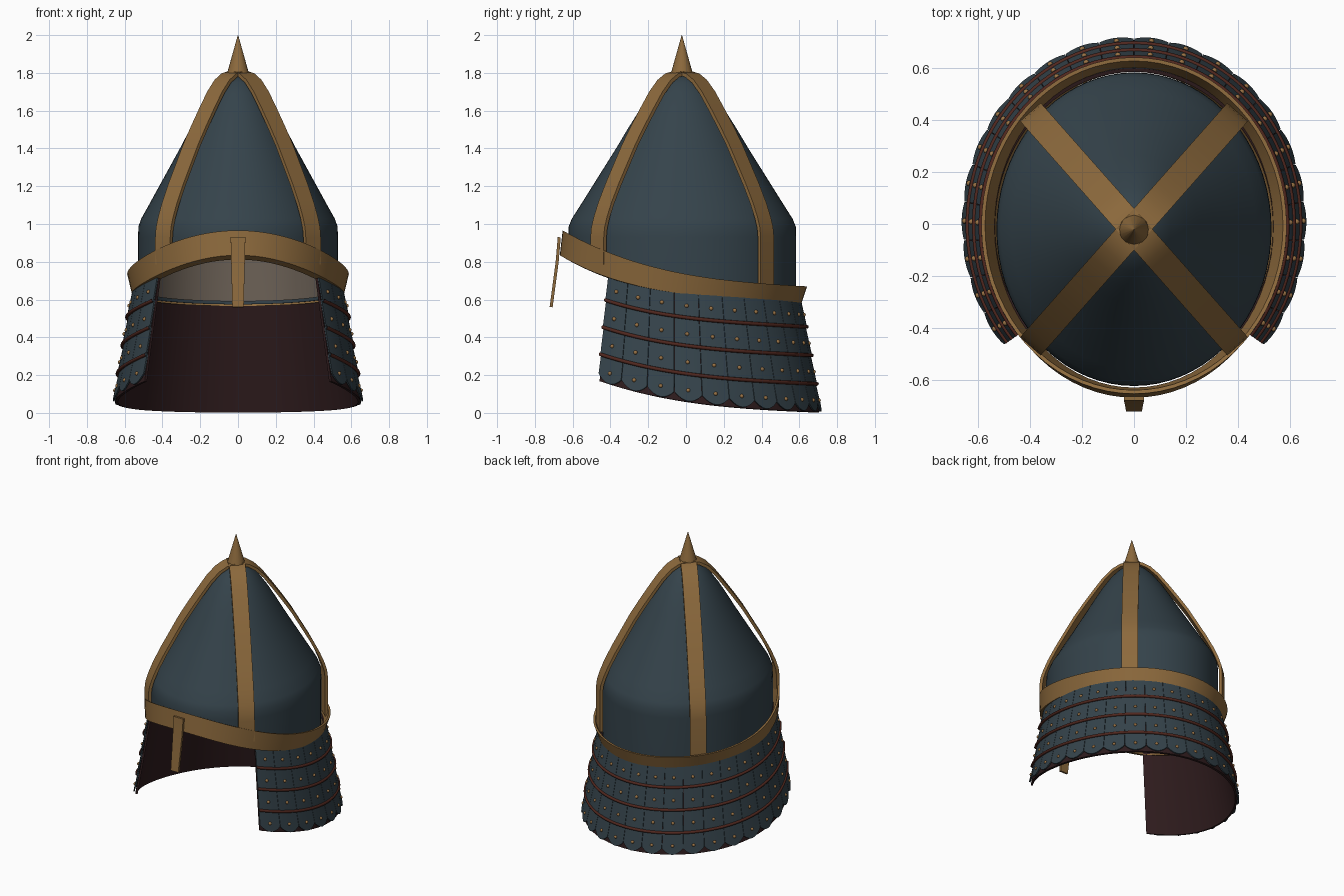
import bpy, bmesh, math
from mathutils import Vector, Matrix

if "Cube" in bpy.data.objects:
    bpy.data.objects.remove(bpy.data.objects["Cube"])


def material(name, rgb):
    m = bpy.data.materials.new(name)
    m.diffuse_color = (*rgb, 1)
    m.use_nodes = True
    m.node_tree.nodes["Principled BSDF"].inputs["Base Color"].default_value = m.diffuse_color
    return m


STEEL = material("blue_steel", (0.035, 0.056, 0.070))
BRASS = material("brass", (0.265, 0.143, 0.046))
PADDING = material("tan_padding", (0.150, 0.120, 0.094))
LEATHER = material("dark_red_leather", (0.027, 0.011, 0.012))
CORD = material("red_cord", (0.080, 0.020, 0.013))
STUD = material("stud_brass", (0.320, 0.170, 0.060))


def finish(name, bm, mat, thick=0, angle=35):
    bmesh.ops.recalc_face_normals(bm, faces=bm.faces[:])
    me = bpy.data.meshes.new(name)
    bm.to_mesh(me)
    bm.free()
    me.materials.append(mat)
    ob = bpy.data.objects.new(name, me)
    bpy.context.collection.objects.link(ob)
    bpy.ops.object.select_all(action='DESELECT')
    ob.select_set(True)
    bpy.context.view_layer.objects.active = ob
    if thick:
        s = ob.modifiers.new("thickness", 'SOLIDIFY')
        s.thickness, s.offset = thick, 0
        bpy.ops.object.modifier_apply(modifier=s.name)
    bpy.ops.object.shade_smooth_by_angle(angle=math.radians(angle))
    return ob


def add_grid(bm, fn, us, vs, closed=False):
    """Quad sheet through the points fn(u, v)."""
    rows = [[bm.verts.new(fn(u, v)) for u in us] for v in vs]
    n = len(us)
    for a, b in zip(rows, rows[1:]):
        for i in range(n if closed else n - 1):
            j = (i + 1) % n
            bm.faces.new((a[i], a[j], b[j], b[i]))


def sheet(name, fn, us, vs, mat, thick=0, closed=False, angle=35):
    bm = bmesh.new()
    add_grid(bm, fn, us, vs, closed)
    bmesh.ops.remove_doubles(bm, verts=bm.verts[:], dist=1e-5)
    return finish(name, bm, mat, thick, angle)


def span(a, b, n):
    return [a + (b - a) * i / n for i in range(n + 1)]


RING = [math.tau * i / 72 for i in range(72)]


# Curved lower and upper edges of the brow band, as heights over y
def front(y):
    return max(0, (0.63 - y) / 1.29)


def band_low(y):
    s = front(y)
    return 0.58 + 0.08 * s + 0.17 * s ** 4


def band_high(y):
    s = front(y)
    return 0.67 + 0.08 * s + 0.22 * s ** 3


# Profiles of skull and ribs: (fraction of full radius, height)
SKULL = [(1, 0.93), (0.997, 0.985), (0.97, 1.025), (0.89, 1.10), (0.785, 1.20),
         (0.68, 1.30), (0.575, 1.40), (0.47, 1.505), (0.37, 1.60), (0.26, 1.69),
         (0.17, 1.745), (0.08, 1.775), (0.004, 1.785)]
RIB = [(1.045, 0.93), (1.035, 0.98), (1.005, 1.035), (0.95, 1.11), (0.86, 1.21),
       (0.76, 1.31), (0.65, 1.42), (0.54, 1.515), (0.43, 1.605), (0.315, 1.695),
       (0.215, 1.755), (0.125, 1.787), (0.05, 1.797), (0, 1.80)]


def skull(scale, lift):
    def fn(t, k):
        f, z = SKULL[max(k, 0)]
        f *= scale
        x, y = 0.523 * f * math.cos(t), -0.02 + 0.597 * f * math.sin(t)
        if k < 0:
            z = band_low(y) + lift + 0.032 * front(y)
        return Vector((x, y, z - (1 - scale) * 0.6 * (k > 0)))
    return fn


LEVELS = range(-1, len(SKULL))
sheet("skull_bowl", skull(1, -0.01), RING, LEVELS, STEEL, 0.012, True)
sheet("skull_padding", skull(0.97, 0.004), RING, LEVELS, PADDING, 0, True)

# Brow band: wedge section (rx, ry, centre y, height between edges, drop)
SECTION = [(0.562, 0.640, -0.028, 0, 0), (0.587, 0.647, -0.006, 1, 0),
           (0.573, 0.633, -0.006, 1, 0), (0.522, 0.607, -0.022, 0, 0.018)]


def band(t, k):
    rx, ry, cy, v, drop = SECTION[k % 4]
    y = cy + ry * math.sin(t)
    return Vector((rx * math.cos(t), y,
                   band_low(y) * (1 - v) + band_high(y) * v - drop * (1 - min(1, front(y)))))


sheet("brow_band", band, RING, range(5), BRASS, 0, True)

# Four diagonal ribs
for label, sx, sy in (("front_left", -1, -1), ("front_right", 1, -1),
                      ("back_left", -1, 1), ("back_right", 1, 1)):
    path = [(1.045, 0.785 if sy < 0 else 0.65)] + RIB
    out = Vector((sx * 0.375, sy * 0.424, 0))
    side = Vector((-out.y, out.x, 0)).normalized()

    def rib(w, k):
        f, z = path[k]
        return out * f + side * w + Vector((0, -0.02, z))
    sheet("rib_" + label, rib, [-0.053, 0.053], range(len(path)), BRASS, 0.02)

# Spike on top
bm = bmesh.new()
bmesh.ops.create_cone(bm, cap_ends=True, segments=20, radius1=0.06, radius2=0.001, depth=0.21,
                      matrix=Matrix.Translation((0, -0.022, 1.895)))
finish("top_spike", bm, BRASS)

# Nose guard
NOSE = [(0.039, -0.671, 0.93), (0.036, -0.682, 0.80), (0.033, -0.698, 0.68), (0.030, -0.714, 0.56)]
sheet("nose_guard", lambda w, k: Vector((w * NOSE[k][0], NOSE[k][1], NOSE[k][2])),
      [-1, 1], range(4), BRASS, 0.016)

# Neck guard surface: t runs round the back, u runs from top to bottom
T0, T1, ROWS, COLS = math.radians(-40.5), math.radians(220.5), 4, 22


def neck(t, u, off=0):
    s = math.sin(t)
    rx, ry, cy = 0.552 + 0.1 * u + off, 0.612 + 0.097 * u + off, -0.01 + 0.01 * u
    top = band_low(-0.01 + 0.612 * s) + 0.025
    q = max(0, (0.72 - 0.707 * s) / 1.18)
    low = 0.002 + 0.05 * q + 0.115 * q ** 3
    return Vector((rx * math.cos(t), cy + ry * s, top + (low - top) * u))


sheet("neck_guard_lining", lambda t, u: neck(t, u, -0.010), span(T0, T1, 66),
      span(0, 1, 6), LEATHER, 0.014)

# Rows of plates, the last row with rounded ends, and a stud on each plate
studs = bmesh.new()
step = (T1 - T0) / COLS
for k in range(ROWS):
    bm = bmesh.new()
    for i in range(COLS):
        mid = T0 + (i + 0.5) * step

        def plate(w, v):
            end = 0.26 - (0.018 + 0.065 * w * w if k == ROWS - 1 else 0)
            return neck(mid + w * step * 0.492, k / ROWS + end * v, 0.001 + 0.007 * v)
        add_grid(bm, plate, span(-1, 1, 8), [0, 0.35, 0.7, 1])
        bmesh.ops.create_icosphere(studs, subdivisions=2, radius=0.011, matrix=Matrix.Translation(
            neck(mid, (k + 0.58) / ROWS, 0.009)))
    finish("plate_row_%d" % (k + 1), bm, STEEL, 0.008)
finish("plate_studs", studs, STUD)

# Cords lacing the rows together
for k in range(1, ROWS):
    def cord(a, t):
        c = neck(t, k / ROWS, 0.011)
        d = Vector((math.cos(t), math.sin(t), 0))
        return c + 0.010 * (d * math.cos(a) + Vector((0, 0, math.sin(a))))
    sheet("lacing_cord_%d" % k, cord, [math.tau * i / 8 for i in range(8)],
          span(T0, T1, 88), CORD, 0, True, 60)
